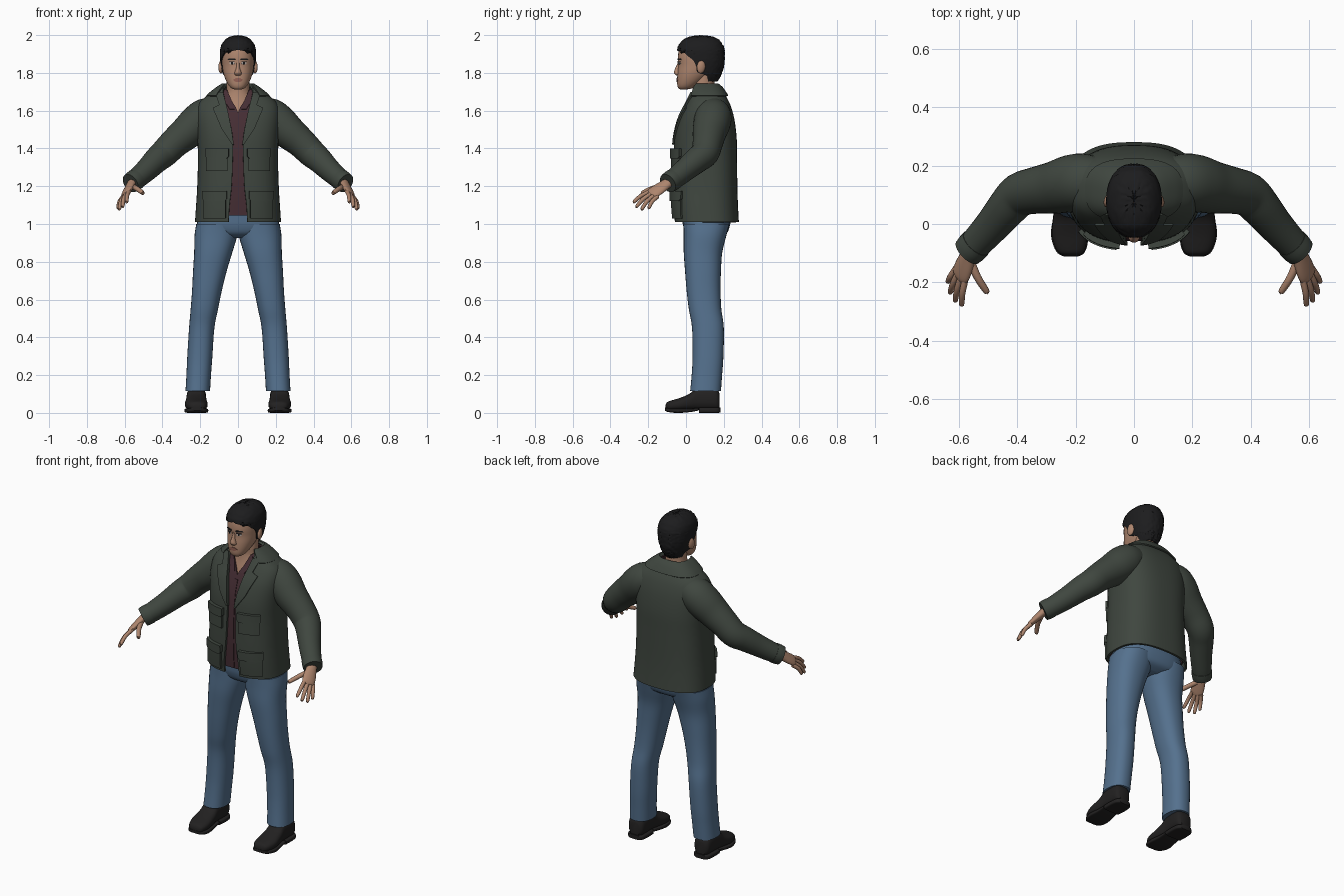
import bpy, bmesh, math, random
from mathutils import Vector

random.seed(4)
if "Cube" in bpy.data.objects:
    bpy.data.objects.remove(bpy.data.objects["Cube"])


def material(name, *rgb):
    m = bpy.data.materials.new(name)
    m.use_nodes = True
    m.diffuse_color = (*rgb, 1)
    m.node_tree.nodes["Principled BSDF"].inputs["Base Color"].default_value = (*rgb, 1)
    return m


GREEN = material("jacket green", .05, .062, .05)
DENIM = material("denim blue", .09, .165, .27)
SKIN = material("skin", .42, .235, .155)
HAIR = material("hair black", .012, .012, .013)
SHOE = material("shoe black", .016, .015, .015)
MAROON = material("shirt maroon", .06, .027, .034)
LIP = material("lip", .29, .12, .09)
WHITE = material("eye white", .5, .45, .42)
parts = []


def spline(rows, k):
    """Smooth in-between rows through the given rows."""
    out = []
    for i in range(len(rows) - 1):
        a, b, c, d = (rows[min(max(j, 0), len(rows) - 1)] for j in range(i - 1, i + 3))
        for s in range(k):
            t = s / k
            out.append([q + t / 2 * (r - p + t * (2 * p - 5 * q + 4 * r - w + t * (3 * (q - r) + w - p)))
                        for p, q, r, w in zip(a, b, c, d)])
    return out + [list(rows[-1])]


def power(v, p):
    return math.copysign(abs(v) ** (2 / p), v)


def grid(name, mat, pts, closed=False, mirror=False, thick=0):
    """Skin rows of points; closed rows form a capped tube."""
    bm = bmesh.new()
    vs = [[bm.verts.new(p) for p in row] for row in pts]
    n = len(vs[0])
    for lo, hi in zip(vs, vs[1:]):
        for j in range(n if closed else n - 1):
            m = (j + 1) % n
            bm.faces.new((lo[j], lo[m], hi[m], hi[j]))
    if closed:
        bm.faces.new(vs[0][::-1])
        bm.faces.new(vs[-1])
        bmesh.ops.recalc_face_normals(bm, faces=bm.faces)
    me = bpy.data.meshes.new(name)
    bm.to_mesh(me)
    bm.free()
    me.materials.append(mat)
    ob = bpy.data.objects.new(name, me)
    bpy.context.collection.objects.link(ob)
    if mirror:
        ob.modifiers.new("mirror", 'MIRROR').merge_threshold = .0005
    if thick:
        sol = ob.modifiers.new("cloth", 'SOLIDIFY')
        sol.thickness, sol.offset = thick, -1
    parts.append(ob)
    return ob


def loft(name, mat, rows, p=2.3, k=4, along_y=False, mirror=False, n=32):
    """Rows are (height, half width, front, back, centre x)."""
    pts = []
    for s, r, lo, hi, cx in spline([(*q, 0)[:5] for q in rows], k):
        ring = []
        for j in range(n):
            a = math.tau * j / n
            u = cx + r * power(math.sin(a), p)
            v = (lo + hi) / 2 - (hi - lo) / 2 * power(math.cos(a), p)
            ring.append((u, s, v) if along_y else (u, v, s))
        pts.append(ring)
    return grid(name, mat, pts, closed=True, mirror=mirror)


def shell(name, mat, rows, p=2.6, k=4, thick=.012, n=28, rough=0):
    """Half ring mirrored; the last value is the opening angle at the front."""
    pts = []
    for z, r, lo, hi, deg in spline(rows, k):
        a0 = math.radians(max(deg, 0))
        row = []
        for j in range(n + 1):
            a = a0 + (math.pi - a0) * j / n
            x = abs(r * power(math.sin(a), p)) if 0 < a < math.pi - .001 else 0
            y = (lo + hi) / 2 - (hi - lo) / 2 * power(math.cos(a), p)
            row.append((x, y + random.uniform(-rough, rough), z + random.uniform(-rough, rough)))
        pts.append(row)
    return grid(name, mat, pts, mirror=True, thick=thick)


def front_y(rows, p, x, z):
    """Depth of the front of a lofted body at x, z."""
    rows = spline([q[:4] for q in rows], 4)
    z = min(max(z, rows[0][0]), rows[-1][0])
    for a, b in zip(rows, rows[1:]):
        if z <= b[0]:
            break
    t = (z - a[0]) / (b[0] - a[0])
    r, lo, hi = (a[i] + t * (b[i] - a[i]) for i in (1, 2, 3))
    return (lo + hi) / 2 - (hi - lo) / 2 * (1 - min(abs(x) / r, 1) ** p) ** (1 / p)


def panel(name, mat, body, p, rows, lift=.006, cols=8, k=4):
    """Mirrored plate on a body; rows are (height, inner x, outer x)."""
    pts = []
    for (z0, a0, b0), (z1, a1, b1) in zip(rows, rows[1:]):
        for s in range(k + 1):
            t = s / k
            z, a, b = z0 + t * (z1 - z0), a0 + t * (a1 - a0), b0 + t * (b1 - b0)
            xs = [a + (b - a) * j / cols for j in range(cols + 1)]
            if s or not pts:
                pts.append([(x, front_y(body, p, x, z) - lift, z) for x in xs])
    return grid(name, mat, pts, mirror=True, thick=lift + .003)


def tube(name, mat, rows, side=(0, 1, 0), k=4, n=20):
    """Mirrored limb; rows are (x, y, z, radius across, radius through)."""
    rows = spline([(*q, q[-1])[:5] for q in rows], k)
    pts = []
    for i, q in enumerate(rows):
        c = Vector(q[:3])
        t = (Vector(rows[min(i + 1, len(rows) - 1)][:3]) - Vector(rows[max(i - 1, 0)][:3])).normalized()
        u = Vector(side)
        u = (u - t * u.dot(t)).normalized()
        w = t.cross(u)
        pts.append([c + u * q[3] * math.cos(math.tau * j / n) + w * q[4] * math.sin(math.tau * j / n)
                    for j in range(n)])
    return grid(name, mat, pts, closed=True, mirror=True)


# Jacket body, open down the front; last value is the half opening
coat = [(1.01, .228, -.06, .28, .05), (1.1, .222, -.068, .275, .045), (1.2, .216, -.07, .272, .034),
        (1.35, .212, -.066, .27, .028), (1.46, .216, -.06, .268, .028), (1.56, .222, -.036, .255, .046),
        (1.63, .212, -.003, .235, .062), (1.675, .17, .018, .212, .073), (1.705, .125, .026, .19, .08),
        (1.735, .085, .034, .168, .07)]


def opened(row, gap):
    z, r, lo, hi = row[:4]
    return z, r, lo, hi, math.degrees(math.asin(min(gap / r, 1) ** 1.3))


shell("jacket_body", GREEN, [opened(q, q[4]) for q in coat])
shell("jacket_collar", GREEN, [(1.68, .168, .006, .224, 38), (1.7, .147, .012, .212, 40),
                               (1.725, .114, .02, .194, 44), (1.743, .086, .032, .172, 50)], thick=.008)
panel("lapel", GREEN, coat, 2.6, [(1.42, .022, .03), (1.5, .034, .085), (1.6, .054, .128),
                                  (1.615, .058, .134), (1.632, .062, .1), (1.7, .08, .122)], .01)
for label, top, drop, x0, x1 in (("upper", 1.4, .12, .05, .175), ("lower", 1.175, .145, .06, .19)):
    panel(label + "_pocket", GREEN, coat, 2.6, [(top - drop, x0 + .006, x1 - .006), (top - .01, x0 + .006, x1 - .006)], .014)
    panel(label + "_pocket_flap", GREEN, coat, 2.6,
          [(top - .052, x0 + .01, x1 - .01), (top - .042, x0, x1), (top, x0, x1)], .021)

# Sleeves and cuffs
tube("sleeve", GREEN, [(.1, .15, 1.59, .075), (.165, .145, 1.572, .096), (.215, .138, 1.535, .098), (.27, .125, 1.485, .09),
                       (.335, .115, 1.43, .08), (.39, .1, 1.375, .075), (.43, .06, 1.34, .069),
                       (.48, 0, 1.29, .061), (.53, -.055, 1.245, .055), (.566, -.093, 1.218, .05)], n=32)
tube("sleeve_cuff", GREEN, [(.54, -.066, 1.237, .056), (.555, -.082, 1.226, .056), (.569, -.096, 1.216, .053)], n=32)

# Shirt, with an open neck
shirt_rows = [(1.045, 0), (1.2, 0), (1.35, 0), (1.48, 0), (1.59, 0), (1.64, .026), (1.68, .05), (1.715, .062)]
shirt = []
for z, gap in shirt_rows:
    below = [q for q in coat if q[0] <= z][-1]
    above = [q for q in coat if q[0] > z][0]
    t = (z - below[0]) / (above[0] - below[0])
    r, lo, hi = (below[i] + t * (above[i] - below[i]) for i in (1, 2, 3))
    shirt.append(opened((z, r - .018, lo + .012, hi - .016), gap))
shell("shirt", MAROON, shirt, thick=.006)
panel("shirt_placket", MAROON, shirt, 2.6, [(1.05, 0, .012), (1.3, 0, .012), (1.57, 0, .012)], .004, cols=2)
panel("shirt_collar", MAROON, shirt, 2.6, [(1.61, .018, .045), (1.66, .036, .075), (1.71, .058, .07)], .007)

# Jeans
loft("jeans_hips", DENIM, [(.925, .08, .04, .17), (.95, .18, .002, .215), (.99, .218, -.015, .232),
                           (1.03, .208, -.02, .236), (1.1, .195, -.025, .235)], p=2.5)
loft("jeans_leg", DENIM, [(1.0, .108, -.014, .23, .113), (.94, .113, -.012, .214, .117), (.85, .101, -.012, .192, .131),
                          (.75, .089, -.005, .185, .149), (.65, .079, .003, .183, .164), (.55, .0725, .015, .187, .178),
                          (.45, .067, .032, .2, .192), (.3, .0665, .035, .198, .202), (.2, .065, .03, .191, .208),
                          (.115, .065, .022, .185, .213)], mirror=True)

# Shoes, lofted from toe to heel
loft("shoe", SHOE, [(-.108, .022, .02, .042, .215), (-.098, .042, .014, .058, .216), (-.07, .055, .012, .068, .218),
                    (-.03, .06, .012, .08, .221), (.02, .055, .014, .102, .221), (.06, .051, .014, .135, .221),
                    (.12, .052, .014, .14, .22), (.162, .048, .014, .13, .22), (.178, .032, .02, .1, .22)],
     p=2.5, along_y=True, mirror=True)
loft("shoe_sole", SHOE, [(-.111, .024, .012, .028, .215), (-.1, .045, .006, .026, .216), (-.07, .059, .001, .024, .218),
                         (-.03, .063, 0, .024, .221), (.02, .056, .004, .024, .221), (.065, .052, .012, .026, .221)],
     p=5, along_y=True, mirror=True)
loft("shoe_heel", SHOE, [(.07, .054, 0, .028, .221), (.12, .056, 0, .028, .22), (.165, .051, 0, .028, .22),
                         (.183, .034, .002, .028, .22)], p=5, along_y=True, mirror=True)

# Hands: palm, four fingers, thumb
across = (-.04, -.045, .03)
tube("palm", SKIN, [(.555, -.08, 1.228, .027, .023), (.568, -.113, 1.206, .032, .021), (.583, -.15, 1.181, .038, .018),
                    (.594, -.178, 1.162, .036, .014), (.599, -.188, 1.154, .022, .007)], across)
fingers = {"index": ((.576, -.185, 1.174), (.59, -.28, 1.115)), "middle": ((.59, -.178, 1.164), (.612, -.265, 1.09)),
           "ring": ((.6, -.166, 1.154), (.63, -.237, 1.076)), "little": ((.607, -.15, 1.146), (.638, -.2, 1.082)),
           "thumb": ((.562, -.118, 1.2), (.502, -.235, 1.163))}
for label, (root, tip) in fingers.items():
    root, tip = Vector(root), Vector(tip)
    mid = root.lerp(tip, .5) + Vector((.004, -.004, .006))
    r = .014 if label == "thumb" else .0115
    end = tip - (tip - root).normalized() * .007
    tube(label + "_finger", SKIN, [(*root, r), (*mid, r * .95), (*end, r * .78), (*tip, r * .3)], across, n=12)

# Neck and head
loft("neck", SKIN, [(1.55, .12, -.002, .2), (1.61, .11, .014, .19), (1.66, .085, .028, .17),
                    (1.7, .064, .034, .155), (1.74, .06, .035, .15), (1.8, .06, .05, .15)], p=2)
head = [(1.712, .015, -.028, .0), (1.718, .034, -.039, .03), (1.735, .05, -.046, .06), (1.765, .066, -.047, .1),
        (1.8, .078, -.045, .14), (1.84, .084, -.041, .17), (1.88, .086, -.043, .18), (1.92, .083, -.037, .18),
        (1.95, .074, -.02, .165), (1.975, .05, .01, .13)]
loft("head", SKIN, head, p=2.2)
loft("nose", SKIN, [(1.785, .009, -.05, -.03), (1.792, .019, -.058, -.025), (1.803, .018, -.064, -.025),
                    (1.825, .01, -.057, -.025), (1.845, .008, -.047, -.025), (1.862, .009, -.044, -.025)], p=2, n=16)
panel("lips", LIP, head, 2.2, [(1.753, 0, .014), (1.763, 0, .027), (1.772, 0, .012)], .004)
panel("eye", WHITE, head, 2.2, [(1.845, .024, .038), (1.851, .017, .047), (1.857, .023, .04)], .002)
panel("iris", HAIR, head, 2.2, [(1.845, .028, .036), (1.857, .027, .037)], .003)
panel("eyelid_line", HAIR, head, 2.2, [(1.857, .018, .048), (1.8595, .02, .046)], .004)
panel("eyebrow", HAIR, head, 2.2, [(1.867, .013, .056), (1.876, .016, .05)], .004)

# Ears
for label, sx in (("left_ear", 1), ("right_ear", -1)):
    bpy.ops.mesh.primitive_uv_sphere_add(segments=20, ring_count=12, location=(sx * .09, .08, 1.832))
    ear = bpy.context.object
    ear.name = label
    ear.scale = (.013, .023, .035)
    ear.rotation_euler = (-.15, 0, sx * .25)
    ear.data.materials.append(SKIN)
    parts.append(ear)

# Short hair with sideburns
shell("hair", HAIR, [(1.755, .062, -.03, .165, 118), (1.785, .076, -.044, .184, 108), (1.805, .083, -.045, .192, 86),
                     (1.835, .089, -.045, .2, 80), (1.865, .094, -.047, .204, 74), (1.888, .095, -.048, .205, 60),
                     (1.91, .095, -.048, .205, 42), (1.924, .094, -.047, .204, 0), (1.95, .087, -.037, .195, 0),
                     (1.975, .068, -.015, .175, 0), (1.991, .042, .02, .142, 0), (1.998, .002, .07, .09, 0)],
      p=2.2, thick=.014, rough=.0022)

# Apply modifiers and shade smooth
bpy.ops.object.select_all(action='DESELECT')
for ob in parts:
    ob.select_set(True)
bpy.context.view_layer.objects.active = parts[0]
bpy.ops.object.convert(target='MESH')
bpy.ops.object.shade_smooth_by_angle(angle=math.radians(40))
